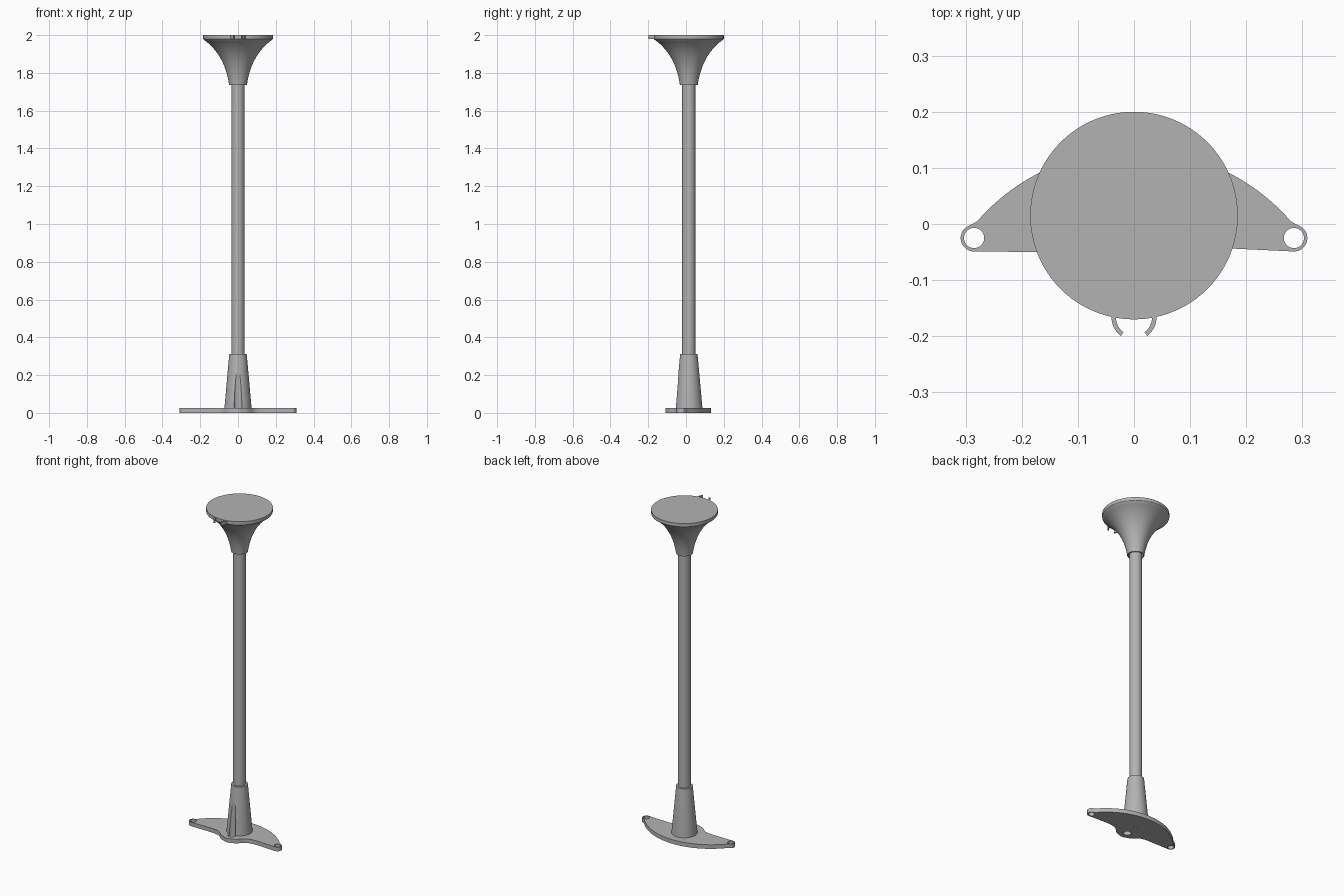
import bpy, bmesh, math
from math import sin, cos, pi, radians

cube = bpy.data.objects.get("Cube")
if cube:
    bpy.data.objects.remove(cube, do_unlink=True)

AXIS_Y = 0.015      # centre of every turned part
PLATE_H = 0.025

grey = bpy.data.materials.new("mid grey")
grey.use_nodes = True
colour = (0.45, 0.45, 0.45, 1)
grey.diffuse_color = colour
grey.node_tree.nodes["Principled BSDF"].inputs["Base Color"].default_value = colour


def finish(name, bm, location=(0, 0, 0)):
    bmesh.ops.remove_doubles(bm, verts=bm.verts, dist=1e-5)
    bmesh.ops.recalc_face_normals(bm, faces=bm.faces)
    mesh = bpy.data.meshes.new(name)
    bm.to_mesh(mesh)
    bm.free()
    mesh.materials.append(grey)
    obj = bpy.data.objects.new(name, mesh)
    obj.location = location
    bpy.context.collection.objects.link(obj)
    return obj


def smooth(obj):
    bpy.ops.object.select_all(action="DESELECT")
    obj.select_set(True)
    bpy.context.view_layer.objects.active = obj
    bpy.ops.object.shade_smooth_by_angle(angle=radians(30))


def lathe(name, profile, steps=64):
    """Turn (radius, z) points about the main axis."""
    bm = bmesh.new()
    verts = [bm.verts.new((r, 0, z)) for r, z in profile]
    edges = [bm.edges.new(pair) for pair in zip(verts, verts[1:])]
    bmesh.ops.spin(bm, geom=verts + edges, cent=(0, 0, 0), axis=(0, 0, 1),
                   angle=2 * pi, steps=steps, use_merge=True)
    return finish(name, bm, (0, AXIS_Y, 0))


def extrude(name, outline, z, height):
    """Raise a flat outline into a slab."""
    bm = bmesh.new()
    face = bm.faces.new([bm.verts.new((x, y, z)) for x, y in outline])
    new = bmesh.ops.extrude_face_region(bm, geom=[face])["geom"]
    bmesh.ops.translate(bm, vec=(0, 0, height),
                        verts=[v for v in new if isinstance(v, bmesh.types.BMVert)])
    return finish(name, bm)


def arc(cx, cy, r, start, end, n):
    angles = [radians(start + (end - start) * i / n) for i in range(n + 1)]
    return [(cx + r * cos(a), cy + r * sin(a)) for a in angles]


def bezier(p0, p1, p2, p3, n=12):
    def at(t):
        s = 1 - t
        return tuple(s**3 * a + 3 * s * s * t * b + 3 * s * t * t * c + t**3 * d
                     for a, b, c, d in zip(p0, p1, p2, p3))
    return [at(i / n) for i in range(n + 1)]


def drill(target, x, y, radius, z0, z1):
    """Cut a vertical round hole and keep the result."""
    cutter = extrude("hole_cutter", arc(x, y, radius, 0, 351, 39), z0, z1 - z0)
    cutter.hide_render = True
    mod = target.modifiers.new("hole", "BOOLEAN")
    mod.object, mod.solver = cutter, "EXACT"
    bpy.context.view_layer.objects.active = target
    bpy.ops.object.modifier_apply(modifier=mod.name)
    bpy.data.objects.remove(cutter, do_unlink=True)


# Base plate: bowed back, two round ears, cable lobe at the front
EAR_X, EAR_Y, EAR_R = 0.285, -0.025, 0.024
back_r = 0.371
half = math.degrees(math.asin(0.28 / back_r))
outline = arc(0, 0.132 - back_r, back_r, 90 - half, 90 + half, 32)
outline += arc(-EAR_X, EAR_Y, EAR_R, 130, 270, 14)
outline += bezier((-0.15, -0.05), (-0.06, -0.05), (-0.08, -0.085), (-0.035, -0.098))
outline += arc(0, -0.062, 0.046, 240, 300, 8)
outline += bezier((0.035, -0.098), (0.08, -0.085), (0.06, -0.042), (0.16, -0.043))
outline += arc(EAR_X, EAR_Y, EAR_R, -90, 50, 14)
plate = extrude("base_plate", outline, 0, PLATE_H)
for side in (-1, 1):
    drill(plate, side * EAR_X, EAR_Y, 0.018, -0.1, 0.1)

# Tapered socket that holds the pole, with a cable groove down its front
socket = lathe("base_socket", [(0, 0.02), (0.072, 0.02), (0.072, PLATE_H),
                               (0.046, 0.312), (0, 0.312)])
for part in (plate, socket):
    drill(part, 0, -0.06, 0.022, -0.1, 0.215)
drill(plate, 0, AXIS_Y, 0.008, -0.1, 0.019)

# Pole
pole = lathe("pole", [(0, 0.3), (0.035, 0.3), (0.035, 1.86), (0, 1.86)], 48)

# Flared head with a hollow neck and a flat round top
flare = bezier((0.047, 1.735), (0.06, 1.83), (0.1, 1.92), (0.183, 1.977), 16)
head = lathe("flared_head", [(0, 1.84), (0.041, 1.84), (0.041, 1.735)] + flare
             + [(0.185, 1.98), (0.185, 2), (0, 2)], 96)

# Pair of curved cable hooks on the front rim
hooks = []
for name, start, end in (("left_hook", 10, -54), ("right_hook", 170, 234)):
    outer = arc(0, -0.167, 0.04, start, end, 12)
    inner = arc(0, -0.167, 0.032, end, start, 12)
    hooks.append(extrude(name, outer + inner, 1.98, 0.0195))

for part in [plate, socket, pole, head] + hooks:
    smooth(part)
